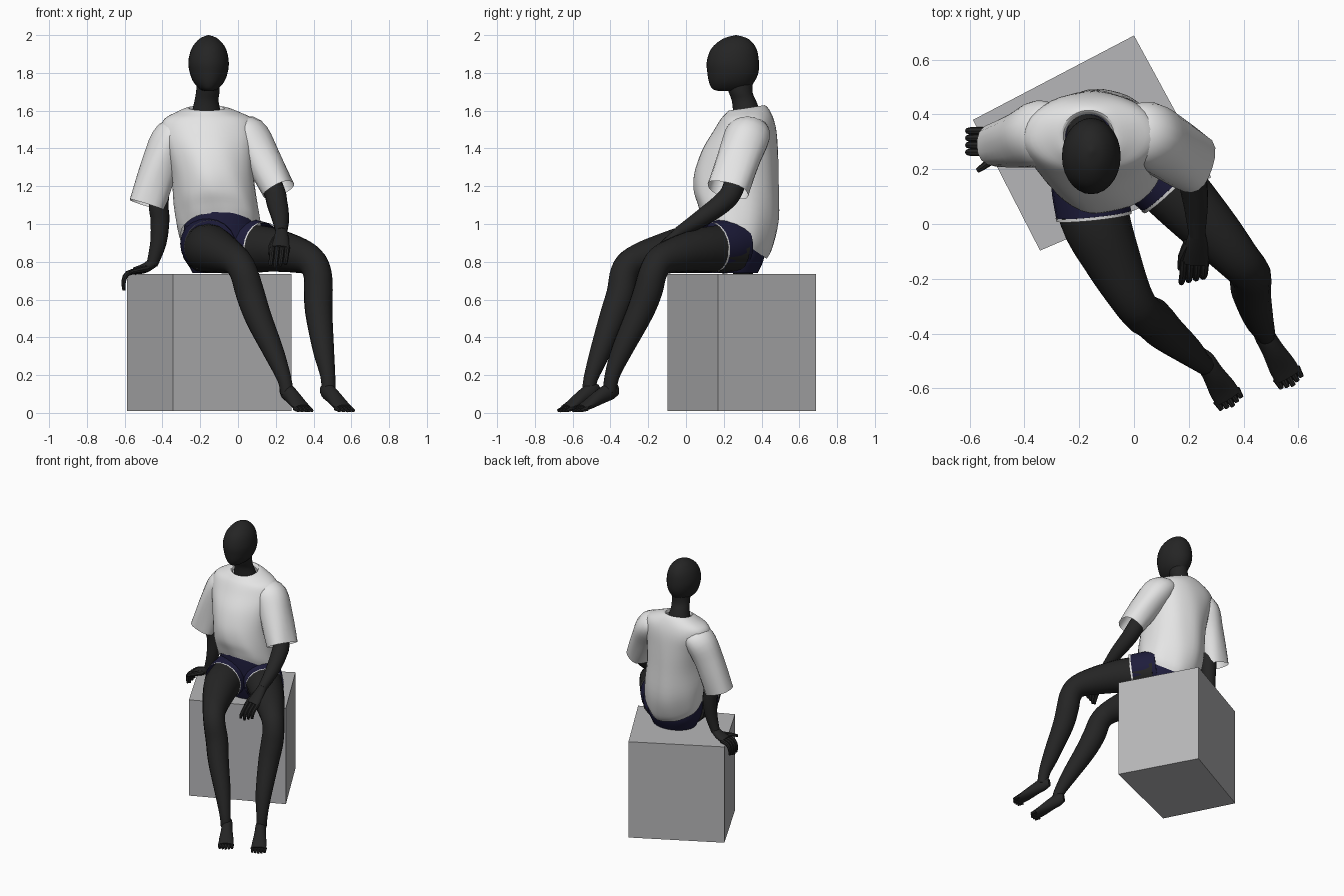
import bpy, bmesh, math
from mathutils import Vector, Quaternion


def material(name, rgb):
    m = bpy.data.materials.new(name)
    m.diffuse_color = (*rgb, 1)
    return m


SKIN = material("charcoal skin", (0.018, 0.018, 0.018))
CLOTH = material("white cloth", (0.78, 0.78, 0.78))
NAVY = material("navy cloth", (0.013, 0.012, 0.045))
GREY = material("box grey", (0.47, 0.47, 0.48))


def finish(name, bm, mat, angle=40):
    bmesh.ops.recalc_face_normals(bm, faces=bm.faces)
    me = bpy.data.meshes.new(name)
    bm.to_mesh(me)
    bm.free()
    me.materials.append(mat)
    ob = bpy.data.objects.new(name, me)
    bpy.context.collection.objects.link(ob)
    bpy.context.view_layer.objects.active = ob
    ob.select_set(True)
    bpy.ops.object.shade_smooth_by_angle(angle=math.radians(angle))
    ob.select_set(False)
    return ob


def resample(pts, steps):
    """Smooth curve through tuples of any length."""
    p = [Vector(q) for q in pts]
    out = []
    for i in range(len(p) - 1):
        a, b, c, d = p[max(i - 1, 0)], p[i], p[i + 1], p[min(i + 2, len(p) - 1)]
        for s in range(steps):
            t = s / steps
            out.append(0.5 * (2 * b + (c - a) * t + (2 * a - 5 * b + 4 * c - d) * t * t
                              + (3 * b - a - 3 * c + d) * t ** 3))
    return out + [p[-1]]


def skin_rings(name, rings, mat, caps, angle=40):
    bm = bmesh.new()
    loops = [[bm.verts.new(v) for v in r] for r in rings]
    n = len(loops[0])
    for a, b in zip(loops, loops[1:]):
        for i in range(n):
            j = (i + 1) % n
            bm.faces.new((a[i], a[j], b[j], b[i]))
    if caps[0]:
        bm.faces.new(loops[0])
    if caps[1]:
        bm.faces.new(loops[-1])
    return finish(name, bm, mat, angle)


def tube(name, pts, mat, n=16, steps=4, caps=(True, True), fold=0, angle=40):
    """Limb along points (x, y, z, half width, half height)."""
    pts = resample([q if len(q) == 5 else (*q, q[3]) for q in pts], steps)
    pos = [Vector(q[:3]) for q in pts]
    last = len(pos) - 1
    rings, side, old = [], None, None
    for i, q in enumerate(pts):
        t = (pos[min(i + 1, last)] - pos[max(i - 1, 0)]).normalized()
        if side is None:
            side = t.cross(Vector((0, 0, 1))).normalized()
        else:
            side = old.rotation_difference(t) @ side
        old, up = t, side.cross(t)
        ring = []
        for k in range(n):
            w = 2 * math.pi * k / n
            f = 1 + fold * i / last * math.sin(4 * w + 5 * i / last)
            ring.append(pos[i] + f * (side * q[3] * math.cos(w) + up * q[4] * math.sin(w)))
        rings.append(ring)
    return skin_rings(name, rings, mat, caps, angle)


def stack(name, levels, mat, n=28, steps=4, caps=(True, True), fold=0, angle=40):
    """Level rings (x, front y, back y, z, half width, forward tilt)."""
    levels = resample(levels, steps)
    rings = []
    for i, (cx, y0, y1, z, rx, k) in enumerate(levels):
        s, cy, ry = i / (len(levels) - 1), (y0 + y1) / 2, (y1 - y0) / 2
        ring = []
        for j in range(n):
            w = 2 * math.pi * j / n
            f = 1 + fold * s * (math.sin(5 * w + 7 * s) + 0.6 * math.sin(9 * w - 11 * s))
            dy = ry * f * math.sin(w)
            ring.append((cx + rx * f * math.cos(w), cy + dy, z - k * dy))
        rings.append(ring)
    return skin_rings(name, rings, mat, caps, angle)


# Seat box
bm = bmesh.new()
base = bm.faces.new([bm.verts.new((x, y, 0.01)) for x, y in
                     ((-0.588, 0.38), (-0.343, -0.097), (0.282, 0.17), (0.0, 0.688))])
top = bmesh.ops.extrude_face_region(bm, geom=[base], use_keep_orig=True)["geom"]
bmesh.ops.translate(bm, vec=(0, 0, 0.725), verts=[v for v in top if isinstance(v, bmesh.types.BMVert)])
finish("seat_box", bm, GREY, 20)

# Head and neck
stack("head", [(-0.155, 0.262, 0.268, 2.0, 0.003, 0), (-0.155, 0.195, 0.33, 1.98, 0.05, 0),
               (-0.155, 0.135, 0.372, 1.93, 0.09, 0), (-0.156, 0.11, 0.386, 1.86, 0.107, 0),
               (-0.155, 0.113, 0.383, 1.8, 0.1, 0), (-0.155, 0.122, 0.36, 1.75, 0.08, 0),
               (-0.155, 0.14, 0.33, 1.715, 0.048, 0), (-0.155, 0.17, 0.29, 1.705, 0.025, 0)], SKIN)
stack("neck", [(-0.157, 0.2, 0.355, 1.77, 0.06, 0), (-0.16, 0.225, 0.352, 1.7, 0.062, 0),
               (-0.167, 0.243, 0.372, 1.65, 0.064, 0), (-0.167, 0.25, 0.4, 1.58, 0.08, 0)], SKIN)

# Loose shirt body, hem dropping toward the back
stack("shirt_body", [(-0.165, 0.24, 0.40, 1.595, 0.085, -0.15), (-0.165, 0.23, 0.415, 1.615, 0.1, -0.15),
                     (-0.16, 0.21, 0.44, 1.595, 0.16, -0.1), (-0.157, 0.185, 0.465, 1.555, 0.235, 0),
                     (-0.155, 0.145, 0.48, 1.49, 0.25, 0), (-0.145, 0.085, 0.487, 1.39, 0.232, 0),
                     (-0.13, 0.045, 0.49, 1.25, 0.218, 0.1), (-0.115, 0.04, 0.49, 1.1, 0.222, 0.35),
                     (-0.1, 0.06, 0.455, 0.99, 0.222, 0.6), (-0.095, 0.075, 0.425, 0.94, 0.212, 0.7)],
      CLOTH, n=40, caps=(False, False), fold=0.016, angle=30)

# Sleeves
tube("right_sleeve", [(-0.27, 0.33, 1.49, 0.1, 0.06), (-0.345, 0.33, 1.46, 0.12, 0.1),
                      (-0.41, 0.31, 1.32, 0.105, 0.1), (-0.482, 0.29, 1.1, 0.085, 0.1)],
     CLOTH, n=20, caps=(True, False), fold=0.04, angle=30)
tube("left_sleeve", [(-0.02, 0.33, 1.5, 0.1, 0.06), (0.05, 0.325, 1.47, 0.12, 0.105),
                     (0.125, 0.28, 1.35, 0.118, 0.1), (0.215, 0.222, 1.18, 0.115, 0.088)],
     CLOTH, n=20, caps=(True, False), fold=0.04, angle=30)

# Arms
tube("right_arm", [(-0.4, 0.31, 1.35, 0.06), (-0.42, 0.3, 1.12, 0.053), (-0.413, 0.305, 1.02, 0.05),
                   (-0.422, 0.3, 0.9, 0.043), (-0.455, 0.295, 0.785, 0.03)], SKIN)
tube("left_arm", [(0.08, 0.3, 1.4, 0.06), (0.185, 0.25, 1.19, 0.057), (0.207, 0.19, 1.11, 0.055),
                  (0.225, 0.08, 1.03, 0.046), (0.23, -0.04, 0.955, 0.03)], SKIN)

# Right hand, fingers hooked over the box edge
tube("right_palm", [(-0.445, 0.295, 0.8, 0.028, 0.028), (-0.49, 0.297, 0.768, 0.042, 0.026),
                    (-0.55, 0.3, 0.75, 0.05, 0.02)], SKIN)
for i in range(4):
    y = 0.262 + 0.026 * i
    tube("right_finger", [(-0.535, y, 0.752, 0.015), (-0.585, y, 0.738, 0.014), (-0.605, y, 0.7, 0.012),
                          (-0.604, y, 0.648 + 0.008 * abs(i - 1), 0.008)], SKIN, n=8, steps=2)
tube("right_thumb", [(-0.48, 0.275, 0.765, 0.02), (-0.53, 0.225, 0.755, 0.015), (-0.572, 0.195, 0.745, 0.009)],
     SKIN, n=8, steps=2)

# Left hand, hanging relaxed over the lap
tube("left_palm", [(0.23, -0.03, 0.962, 0.03, 0.028), (0.228, -0.08, 0.92, 0.042, 0.026),
                   (0.222, -0.14, 0.87, 0.05, 0.02)], SKIN)
for i in range(4):
    x = 0.182 + 0.026 * i
    tube("left_finger", [(x, -0.13, 0.875, 0.015), (x - 0.003, -0.18, 0.84, 0.013),
                         (x - 0.008, -0.21 + 0.006 * i, 0.8, 0.012),
                         (x - 0.01, -0.215 + 0.01 * i, 0.768 + 0.01 * abs(i - 1), 0.008)], SKIN, n=8, steps=2)
tube("left_thumb", [(0.2, -0.07, 0.92, 0.02), (0.175, -0.12, 0.88, 0.015), (0.168, -0.165, 0.84, 0.009)],
     SKIN, n=8, steps=2)

# Legs
tube("right_leg", [(-0.17, 0.22, 0.87, 0.13), (-0.145, 0.03, 0.868, 0.128), (-0.075, -0.14, 0.84, 0.103),
                   (-0.01, -0.27, 0.805, 0.08), (0.03, -0.325, 0.745, 0.075), (0.065, -0.345, 0.63, 0.077),
                   (0.11, -0.39, 0.5, 0.071), (0.19, -0.455, 0.32, 0.055), (0.245, -0.505, 0.18, 0.038),
                   (0.26, -0.515, 0.1, 0.036)], SKIN)
tube("left_leg", [(0.03, 0.25, 0.87, 0.13), (0.17, 0.1, 0.865, 0.118), (0.3, -0.04, 0.84, 0.098),
                  (0.385, -0.135, 0.805, 0.08), (0.42, -0.175, 0.74, 0.075), (0.425, -0.2, 0.65, 0.077),
                  (0.428, -0.245, 0.53, 0.072), (0.453, -0.34, 0.33, 0.056), (0.475, -0.39, 0.2, 0.04),
                  (0.48, -0.405, 0.11, 0.036)], SKIN)

# Feet with toes, heels raised
for side, heel, tip in (("right", Vector((0.238, -0.465, 0)), Vector((0.362, -0.665, 0))),
                        ("left", Vector((0.452, -0.365, 0)), Vector((0.582, -0.59, 0)))):
    d = tip - heel
    across = Vector((-d.y, d.x, 0)).normalized()
    foot = [(0.0, 0.12, 0.022, 0.03), (0.15, 0.115, 0.036, 0.045), (0.4, 0.085, 0.04, 0.04),
            (0.68, 0.045, 0.05, 0.027), (0.85, 0.026, 0.05, 0.018)]
    tube(side + "_foot", [(*(heel + d * t).xy, z, a, b) for t, z, a, b in foot], SKIN)
    for i in range(5):
        o = across * (i - 2) * 0.021
        reach = 1.0 - 0.025 * abs(i - 2)
        a, b = heel + d * 0.8 + o, heel + d * reach + o
        tube(side + "_toe", [(a.x, a.y, 0.024, 0.014), (b.x, b.y, 0.012, 0.009)], SKIN, n=8, steps=2)

# Shorts: hips plus a trimmed cuff on each thigh
stack("shorts_hips", [(-0.08, 0.12, 0.38, 0.74, 0.16, 0), (-0.085, 0.085, 0.415, 0.84, 0.2, 0.1),
                      (-0.09, 0.075, 0.415, 0.98, 0.195, 0.3), (-0.09, 0.085, 0.4, 1.06, 0.175, 0.4)],
      NAVY, fold=0.008, angle=30)
for side, a, b, r in (("right", Vector((-0.165, 0.2, 0.895)), Vector((-0.148, 0.035, 0.882)), 0.137),
                      ("left", Vector((0.01, 0.26, 0.895)), Vector((0.125, 0.14, 0.878)), 0.133)):
    m, e = a.lerp(b, 0.5), b + (b - a) * 0.07
    tube(side + "_shorts_leg", [(*a, r + 0.005), (*m, r + 0.006), (*b, r)], NAVY, n=20, caps=(True, False))
    tube(side + "_shorts_trim", [(*b, r + 0.002), (*e, r + 0.001)], CLOTH, n=20, steps=1, caps=(False, False))
